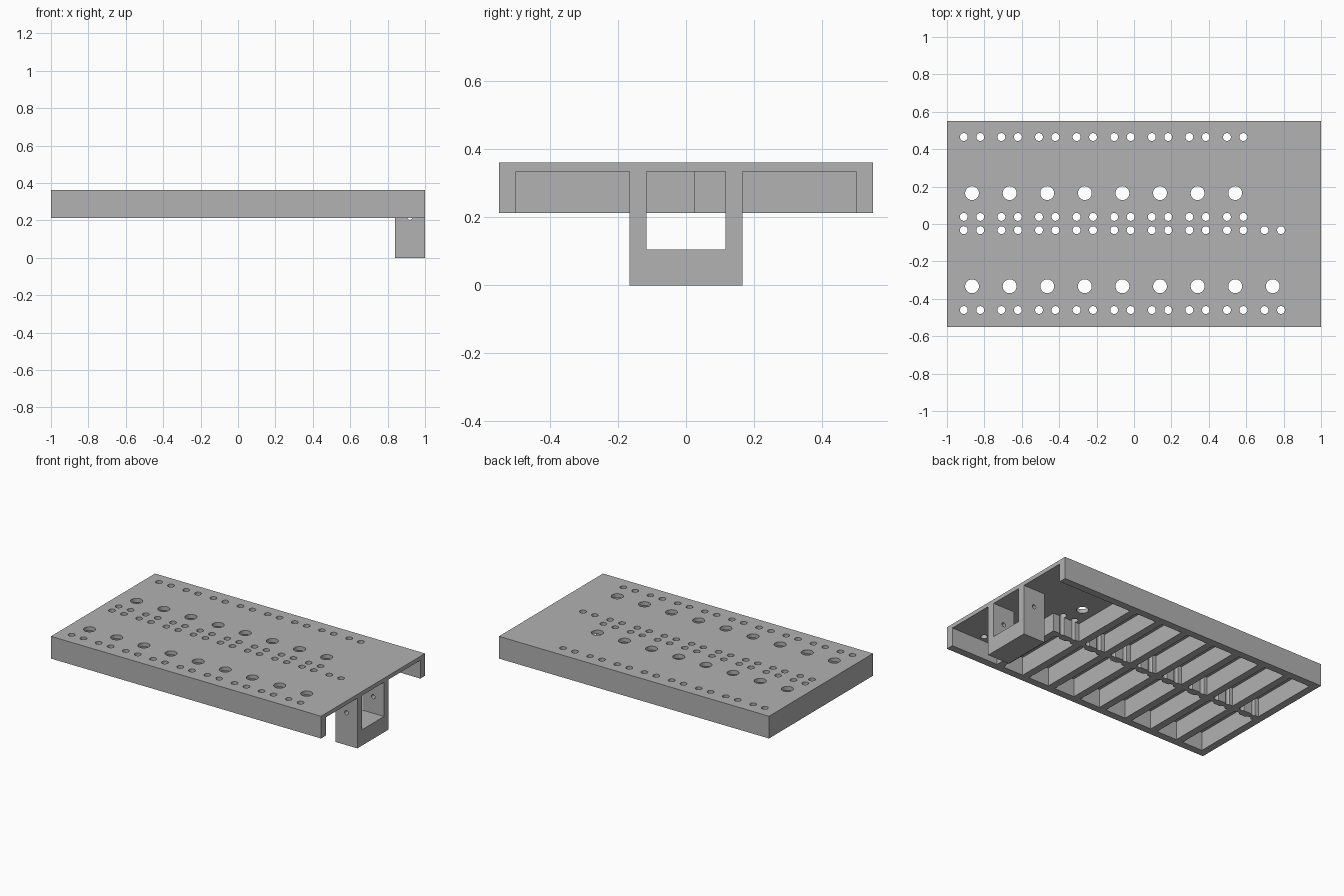
import bpy, bmesh
from mathutils import Matrix, Vector

if "Cube" in bpy.data.objects:
    bpy.data.objects.remove(bpy.data.objects["Cube"], do_unlink=True)

grey = bpy.data.materials.new("plain_grey")
grey.use_nodes = True
grey.diffuse_color = (0.445, 0.445, 0.445, 1)
grey.node_tree.nodes["Principled BSDF"].inputs["Base Color"].default_value = grey.diffuse_color


def add_box(bm, x, y, z):
    """Box from (min, max) ranges."""
    mid = Vector([sum(r) / 2 for r in (x, y, z)])
    size = [r[1] - r[0] for r in (x, y, z)]
    bmesh.ops.create_cube(bm, size=1, matrix=Matrix.Translation(mid) @ Matrix.Diagonal((*size, 1)))


def add_cylinder(bm, centre, radius, depth, turn=Matrix()):
    bmesh.ops.create_cone(bm, cap_ends=True, segments=32, radius1=radius, radius2=radius,
                          depth=depth, matrix=Matrix.Translation(centre) @ turn)


def make_object(name, bm):
    mesh = bpy.data.meshes.new(name)
    bm.to_mesh(mesh)
    bm.free()
    mesh.materials.append(grey)
    obj = bpy.data.objects.new(name, mesh)
    bpy.context.collection.objects.link(obj)
    return obj


def box(name, x, y, z):
    bm = bmesh.new()
    add_box(bm, x, y, z)
    return make_object(name, bm)


def cut(obj, cutter):
    """Subtract the cutter, then discard it."""
    cutter.hide_render = True
    mod = obj.modifiers.new("cut", "BOOLEAN")
    mod.operation, mod.solver, mod.object = "DIFFERENCE", "EXACT", cutter
    bpy.context.view_layer.objects.active = obj
    bpy.ops.object.modifier_apply(modifier=mod.name)
    bpy.data.objects.remove(cutter, do_unlink=True)


BOTTOM, CEILING, TOP = 0.213, 0.335, 0.362
WALL, PITCH, START = 0.05, 0.2, -0.95
RIB = WALL / 2
below = (0.1, CEILING)

# Deck: slab hollowed from below into two rows of cells
deck = box("deck", (-1, 1), (-0.55, 0.55), (BOTTOM, TOP))
bm = bmesh.new()
for count, y in ((7, (RIB, 0.5)), (8, (-0.5, -RIB))):
    for i in range(count):
        x = START + i * PITCH
        add_box(bm, (x, x + PITCH - WALL), y, below)
cut(deck, make_object("cell_cutter", bm))

# Open bay at the bracket end
cut(deck, box("left_bay_cutter", (START + 7 * PITCH, 1.1), (RIB, 0.5), below))
cut(deck, box("right_bay_cutter", (START + 8 * PITCH, 1.1), (-0.5, 0.1), below))

# Rows of hole groups: one large hole and two pairs of small holes per cell
bm = bmesh.new()
for count, y in ((8, 0.165), (9, -0.333)):
    for i in range(count):
        x = -0.866 + i * 0.201
        add_cylinder(bm, (x, y, 0.3), 0.037, 0.4)
        for dx in (-0.044, 0.044):
            for dy in (-0.127, 0.3):
                # the right row sits slightly closer to its large hole
                offset = dy if y > 0 else (0.3 if dy > 0 else -0.127)
                add_cylinder(bm, (x + dx, y + offset, 0.3), 0.021, 0.4)
cut(deck, make_object("hole_cutter", bm))

# Bracket: square hoop under the open end
bracket = box("bracket", (0.84, 1), (-0.166, 0.166), (0, CEILING))
cut(bracket, box("window_cutter", (0.7, 1.1), (-0.116, 0.116), (0.106, 0.5)))

# Cross pin hole through both bracket arms
bm = bmesh.new()
add_cylinder(bm, (0.92, 0, 0.217), 0.014, 0.6, Matrix.Rotation(1.5708, 4, "X"))
cut(bracket, make_object("pin_cutter", bm))

# Smooth hole walls, keep the flat edges sharp
for obj in (deck, bracket):
    bpy.ops.object.select_all(action="DESELECT")
    obj.select_set(True)
    bpy.context.view_layer.objects.active = obj
    bpy.ops.object.shade_smooth_by_angle(angle=0.5)
